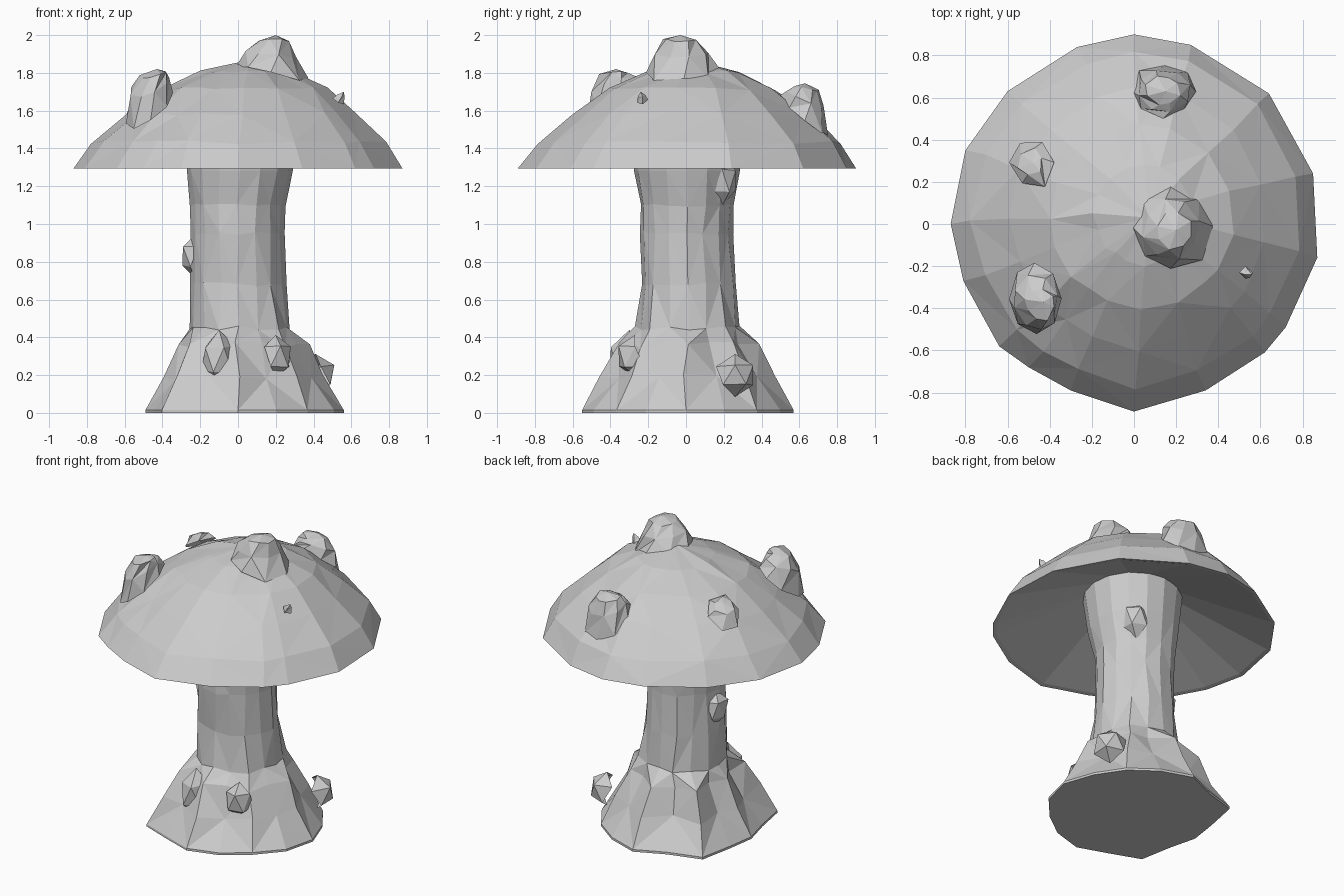
import bpy, bmesh, math, random
from mathutils import Vector

if "Cube" in bpy.data.objects:
    bpy.data.objects.remove(bpy.data.objects["Cube"])

random.seed(4)


def circle(n, r, z, cx=0, cy=0, sy=1.0, turn=0.0):
    return [Vector((cx + r * math.cos(turn + math.tau * i / n),
                    cy + r * sy * math.sin(turn + math.tau * i / n), z)) for i in range(n)]


def wobble(ring, amt):
    return [p + Vector([random.uniform(-amt, amt) for _ in range(3)]) for p in ring]


def add_object(name, bm):
    me = bpy.data.meshes.new(name)
    bm.to_mesh(me)
    bm.free()
    bpy.context.collection.objects.link(bpy.data.objects.new(name, me))


def loft(name, rings, start=None, end=None):
    """Skin rings of equal length, with optional closing points, in flat triangles."""
    bm = bmesh.new()
    vs = [[bm.verts.new(p) for p in r] for r in rings]
    n = len(vs[0])
    for k, (a, b) in enumerate(zip(vs, vs[1:])):
        for i in range(n):
            j = (i + 1) % n
            if (i + k) % 2:
                bm.faces.new((a[i], a[j], b[j]))
                bm.faces.new((a[i], b[j], b[i]))
            else:
                bm.faces.new((a[i], a[j], b[i]))
                bm.faces.new((a[j], b[j], b[i]))
    for ring, tip in ((vs[0], start), (vs[-1], end)):
        if tip:
            t = bm.verts.new(tip)
            for i in range(n):
                bm.faces.new((ring[i], ring[(i + 1) % n], t))
    bmesh.ops.recalc_face_normals(bm, faces=bm.faces)
    add_object(name, bm)


# Cap: hollow underside, irregular rim, domed top
rim = [(.87, -.16), (.85, .24), (.64, .62), (.27, .85), (0, .9), (-.27, .84), (-.6, .63),
       (-.8, .35), (-.87, 0), (-.81, -.27), (-.64, -.58), (-.5, -.68), (-.3, -.79),
       (0, -.89), (.34, -.79), (.62, -.61), (.72, -.49)]


def cap_ring(s, z, amt=0.0):
    c = 0.06 * (1 - s)
    return wobble([Vector((x * s + c, y * s + c, z)) for x, y in rim], amt)


loft("mushroom_cap", [
    cap_ring(.3, 1.52), cap_ring(.97, 1.30), cap_ring(1, 1.295),
    cap_ring(.89, 1.435, .012), cap_ring(.7, 1.587, .012),
    cap_ring(.5, 1.715, .01), cap_ring(.27, 1.805, .008)],
    end=(.07, .03, 1.87))

# Stem: waist, flared top and root skirt
N = 16
base_r = [.56, .53, .53, .54, .57, .52, .59, .5, .49, .48, .57, .52, .55, .53, .52, .55]
base = [Vector((r * math.cos(math.tau * i / N), r * math.sin(math.tau * i / N), 0))
        for i, r in enumerate(base_r)]


def skirt(s, z, rib):
    return [Vector((p.x * s * (1 + rib * (-1) ** i), p.y * s * (1 + rib * (-1) ** i), z))
            for i, p in enumerate(base)]


loft("stem", [
    base, [p + Vector((0, 0, .015)) for p in base],
    wobble(skirt(.78, .19, .05), .015), wobble(skirt(.62, .36, .06), .018),
    wobble(circle(N, .275, .45, .01, .01), .012), wobble(circle(N, .25, .68, 0, .01), .01),
    wobble(circle(N, .243, .95), .008), wobble(circle(N, .25, 1.1, 0, .005), .008),
    circle(N, .28, 1.28, .01, .005), circle(N, .31, 1.53, .02, .01)],
    start=(0, 0, 0))


# Cap knobs: rings are (radius, x, y, z, slope) and lean with the cap surface
def knob(name, sy, rings, tip, n=8, amt=.01):
    loops = []
    for k, (r, x, y, z, slope) in enumerate(rings):
        out = Vector((x, y, 0)).normalized()
        ring = circle(n, r, z, x, y, sy, .25 * k)
        for p in ring:
            p.z -= slope * (p - Vector((x, y, z))).dot(out)
        loops.append(wobble(ring, amt))
    loft(name, loops, end=tip)


knob("cap_knob_top", 1.05, [(.19, .18, -.02, 1.80, .2), (.135, .18, -.02, 1.90, .1),
                            (.085, .19, -.03, 1.97, 0)], (.2, -.03, 2.0))
knob("cap_knob_front", 1.25, [(.13, -.47, -.35, 1.62, .75), (.10, -.47, -.37, 1.73, .5),
                              (.065, -.45, -.38, 1.79, .2)], (-.43, -.37, 1.82))
knob("cap_knob_back", .85, [(.15, .14, .63, 1.57, .85), (.125, .14, .63, 1.66, .4),
                            (.08, .14, .635, 1.72, .1)], (.15, .63, 1.745))
knob("cap_knob_left", 1.1, [(.11, -.48, .29, 1.64, .7), (.06, -.49, .29, 1.69, .5)],
     (-.48, .29, 1.71), 6)
knob("cap_spike", 1.0, [(.03, .53, -.23, 1.65, .6), (.02, .545, -.235, 1.68, .3)],
     (.56, -.24, 1.70), 4, 0)


# Rounded lumps on the stem and roots, open on the buried side
def lump(name, loc, size):
    out = Vector((loc[0], loc[1], .0)).normalized()
    bm = bmesh.new()
    bmesh.ops.create_icosphere(bm, subdivisions=1, radius=1)
    bmesh.ops.delete(bm, geom=[v for v in bm.verts if v.co.dot(out) < -.4], context='VERTS')
    for v in bm.verts:
        v.co = Vector(c * s * random.uniform(.9, 1.1) + o for c, s, o in zip(v.co, size, loc))
    add_object(name, bm)


lump("root_knob_side", (.41, .26, .20), (.11, .12, .11))
lump("root_knob_front", (-.1, -.30, .28), (.10, .11, .15))
lump("root_knob_corner", (.2, -.27, .30), (.09, .10, .12))
lump("stem_knob_left", (-.23, .01, .83), (.08, .09, .12))
lump("stem_knob_back", (.14, .19, 1.23), (.09, .08, .13))
